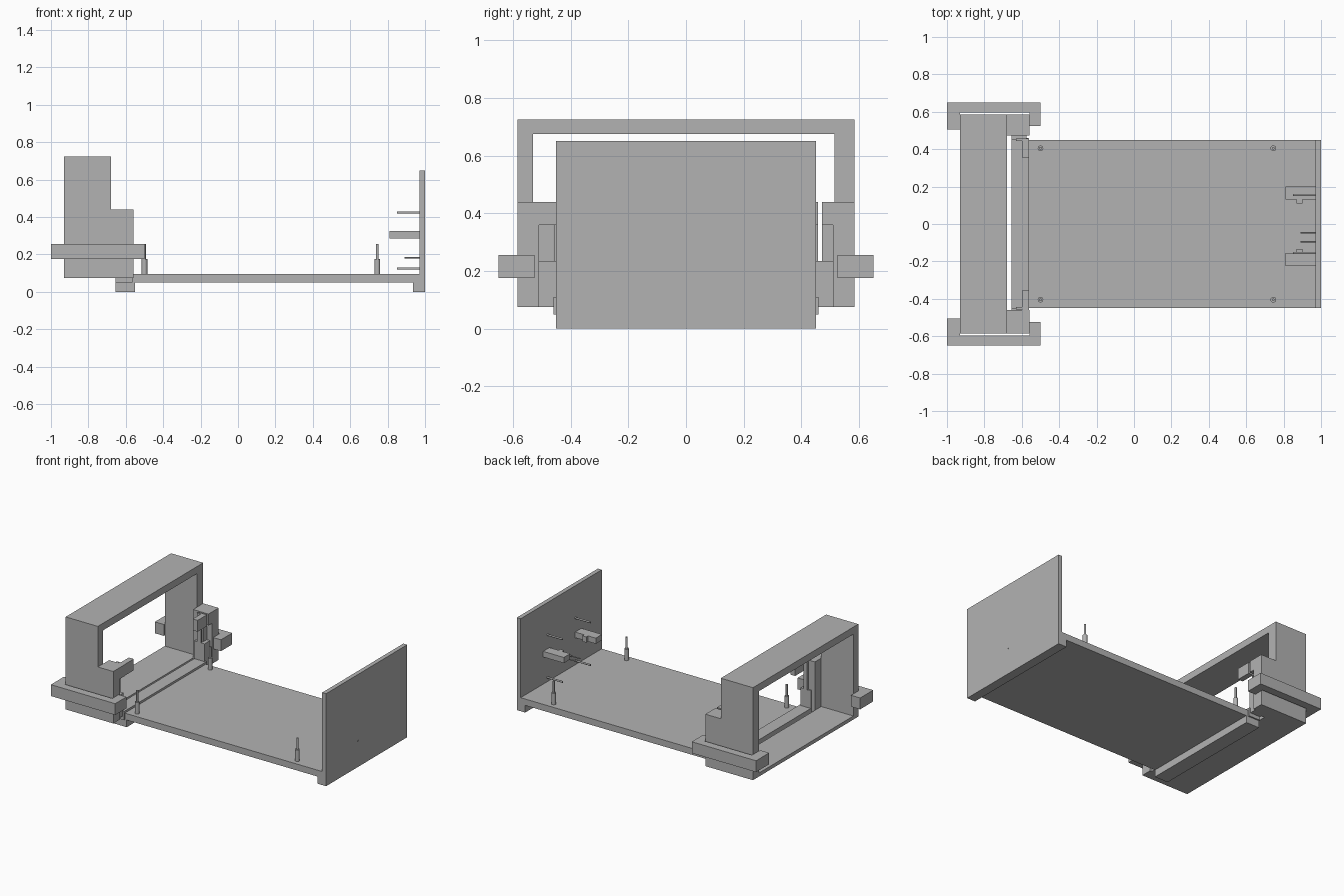
import bpy
import bmesh
from mathutils import Matrix

if "Cube" in bpy.data.objects:
    bpy.data.objects.remove(bpy.data.objects["Cube"], do_unlink=True)

grey = bpy.data.materials.new("plain grey")
grey.use_nodes = True
colour = (0.45, 0.45, 0.45, 1)
grey.diffuse_color = colour
grey.node_tree.nodes["Principled BSDF"].inputs["Base Color"].default_value = colour


def finish(name, bm):
    bmesh.ops.recalc_face_normals(bm, faces=bm.faces)
    mesh = bpy.data.meshes.new(name)
    bm.to_mesh(mesh)
    bm.free()
    mesh.materials.append(grey)
    obj = bpy.data.objects.new(name, mesh)
    bpy.context.scene.collection.objects.link(obj)
    return obj


def box(name, x, y, z):
    bm = bmesh.new()
    size = [r[1] - r[0] for r in (x, y, z)]
    mid = [(r[0] + r[1]) / 2 for r in (x, y, z)]
    bmesh.ops.create_cube(bm, size=1, matrix=Matrix.Translation(mid) @ Matrix.Diagonal((*size, 1)))
    return finish(name, bm)


def extrude(name, outline, axis, low, high):
    """Extrude a closed outline along x (points are y, z) or z (points are x, y)."""
    bm = bmesh.new()
    place = (lambda p: (low, *p)) if axis == "x" else (lambda p: (*p, low))
    face = bm.faces.new([bm.verts.new(place(p)) for p in outline])
    moved = bmesh.ops.extrude_face_region(bm, geom=[face])["geom"]
    shift = (high - low, 0, 0) if axis == "x" else (0, 0, high - low)
    bmesh.ops.translate(bm, vec=shift, verts=[g for g in moved if isinstance(g, bmesh.types.BMVert)])
    return finish(name, bm)


def rod(name, start, length, radius, axis="z"):
    bm = bmesh.new()
    turn = Matrix.Rotation(1.570796, 4, "Y") if axis == "x" else Matrix()
    bmesh.ops.create_cone(bm, cap_ends=True, segments=20, radius1=radius, radius2=radius, depth=length,
                          matrix=Matrix.Translation(start) @ turn @ Matrix.Translation((0, 0, length / 2)))
    obj = finish(name, bm)
    for p in obj.data.polygons:
        p.use_smooth = len(p.vertices) == 4
    return obj


# Tray with its end panel and the feet below
box("tray_floor", (-0.57, 0.97), (-0.45, 0.45), (0.05, 0.095))
box("end_panel", (0.97, 1.0), (-0.45, 0.45), (0, 0.65))
box("end_foot", (0.935, 0.97), (-0.45, 0.45), (0, 0.05))
box("frame_foot", (-0.655, -0.55), (-0.45, 0.45), (0, 0.05))
box("tray_lip", (-0.655, -0.565), (-0.46, 0.46), (0.05, 0.11))

# Upright rectangular frame, open from front to back
ring = box("upright_frame", (-0.93, -0.68), (-0.585, 0.585), (0.075, 0.725))
opening = box("frame_opening_cutter", (-1.0, -0.6), (-0.53, 0.515), (0.1, 0.675))
opening.hide_render = True
opening.hide_set(True)
cut = ring.modifiers.new("opening", "BOOLEAN")
cut.object = opening
cut.solver = "EXACT"

# Posts, hooks and clamps on both ends of the frame
for side, s in (("front", -1), ("back", 1)):
    def span(a, b):
        return tuple(sorted((s * a, s * b)))

    inner = 0.472 if s > 0 else 0.46
    box(side + "_post", (-0.68, -0.6), span(inner, 0.585), (0.075, 0.44))
    step = [(s * 0.585, 0.075), (s * 0.585, 0.44), (s * inner, 0.44),
            (s * inner, 0.36), (s * 0.51, 0.36), (s * 0.51, 0.075)]
    extrude(side + "_post_face", step, "x", -0.6, -0.56)
    box(side + "_post_base", (-0.655, -0.575), span(0.45, 0.51), (0.075, 0.235))
    box(side + "_hook", (-0.6, -0.562), span(0.355, 0.458 if s > 0 else 0.47), (0.36, 0.44))
    box(side + "_hook_stem", (-0.63, -0.6), span(0.445, 0.458), (0.235, 0.44))
    clamp = [(-1, 0.65), (-0.5, 0.65), (-0.5, 0.525), (-0.56, 0.525),
             (-0.56, 0.595), (-0.93, 0.595), (-0.93, 0.505), (-1, 0.505)]
    extrude(side + "_clamp", [(x, s * y) for x, y in clamp], "z", 0.175, 0.255)

    # Stepped standoff pins on the tray
    for place, x in (("near_frame", -0.5), ("near_panel", 0.745)):
        rod(f"{side}_pin_base_{place}", (x, s * 0.405, 0.09), 0.085, 0.015)
        rod(f"{side}_pin_tip_{place}", (x, s * 0.405, 0.17), 0.085, 0.007)

    # Holder blocks and guide rods on the inside of the panel
    mid = 0.165 if s > 0 else -0.19
    box(side + "_holder", (0.81, 0.97), (mid - 0.035, mid + 0.035), (0.285, 0.325))
    box(side + "_holder_catch", (0.87, 0.9), span(0.11, 0.17) if s > 0 else span(0.135, 0.17), (0.285, 0.325))
    for level, z in (("upper", 0.425), ("lower", 0.125)):
        rod(f"{side}_{level}_guide_rod", (0.85, s * 0.155, z), 0.125, 0.006, "x")

# Two thin contacts that pass through the panel
for name, y in (("first_contact", -0.095), ("second_contact", -0.048)):
    rod(name, (0.89, y, 0.183), 0.111, 0.004, "x")
